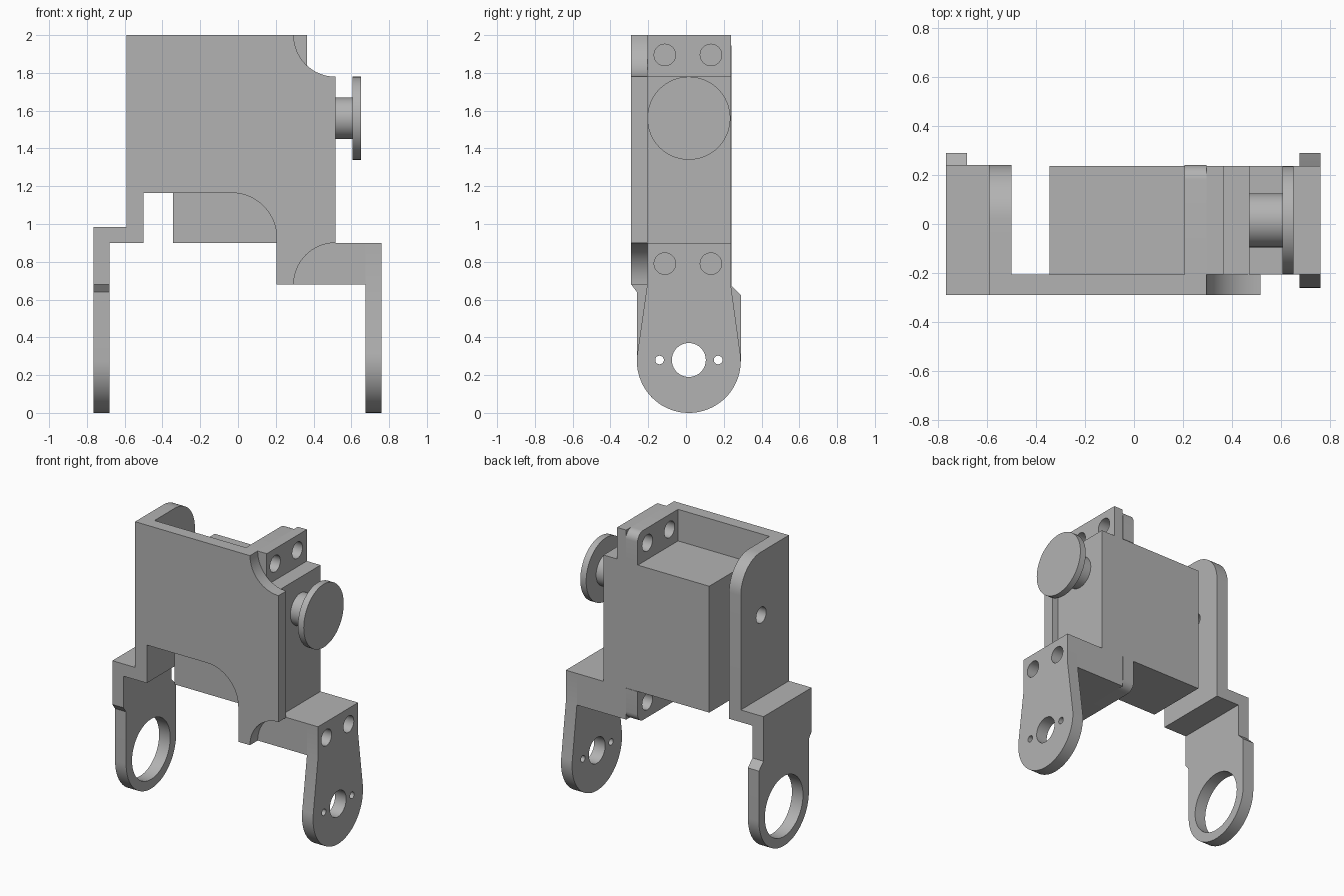
import bpy, bmesh
from math import radians, cos, sin
from mathutils import Matrix

if "Cube" in bpy.data.objects:
    bpy.data.objects.remove(bpy.data.objects["Cube"], do_unlink=True)

grey = bpy.data.materials.new("light grey")
grey.use_nodes = True
colour = (0.45, 0.45, 0.45, 1)
grey.diffuse_color = colour
grey.node_tree.nodes["Principled BSDF"].inputs["Base Color"].default_value = colour

# Columns: profile x, profile y, thickness direction
FRONT = Matrix(((1, 0, 0, 0), (0, 0, -1, 0), (0, 1, 0, 0), (0, 0, 0, 1)))
SIDE = Matrix(((0, 0, 1, 0), (1, 0, 0, 0), (0, 1, 0, 0), (0, 0, 0, 1)))


def arc(cx, cy, r, start, end, steps=16):
    angles = [radians(start + (end - start) * i / steps) for i in range(steps + 1)]
    return [(cx + r * cos(a), cy + r * sin(a)) for a in angles]


def circle(cx, cy, r, steps=40):
    return arc(cx, cy, r, 0, 360, steps)[:-1]


def rect(x0, y0, x1, y1):
    return [(x0, y0), (x1, y0), (x1, y1), (x0, y1)]


def plate(name, frame, low, high, outline, holes=()):
    """Extrude an outline with holes between two depths along the frame's third axis."""
    curve = bpy.data.curves.new(name, "CURVE")
    curve.dimensions, curve.fill_mode = "2D", "BOTH"
    curve.extrude = (high - low) / 2
    for loop in [outline, *holes]:
        spline = curve.splines.new("POLY")
        spline.points.add(len(loop) - 1)
        for point, (x, y) in zip(spline.points, loop):
            point.co = (x, y, 0, 1)
        spline.use_cyclic_u = True
    helper = bpy.data.objects.new(name, curve)
    bpy.context.scene.collection.objects.link(helper)
    bpy.context.view_layer.update()
    mesh = bpy.data.meshes.new_from_object(
        helper.evaluated_get(bpy.context.evaluated_depsgraph_get()))
    bpy.data.objects.remove(helper, do_unlink=True)
    mesh.transform(frame @ Matrix.Translation((0, 0, (low + high) / 2)))
    bm = bmesh.new()
    bm.from_mesh(mesh)
    bmesh.ops.remove_doubles(bm, verts=bm.verts, dist=0.0001)
    bmesh.ops.recalc_face_normals(bm, faces=bm.faces)
    bm.to_mesh(mesh)
    bm.free()
    mesh.materials.clear()
    mesh.materials.append(grey)
    obj = bpy.data.objects.new(name, mesh)
    bpy.context.scene.collection.objects.link(obj)
    bpy.ops.object.select_all(action="DESELECT")
    obj.select_set(True)
    bpy.context.view_layer.objects.active = obj
    bpy.ops.object.shade_smooth_by_angle(angle=radians(30))
    return obj


AXIS_Y, SHAFT_Z, PIVOT_Z = 0.015, 1.56, 0.275
FRONT_Y, BACK_Y = -0.205, 0.237


def screw_holes(z):
    return [circle(y, z, 0.057, 28) for y in (-0.112, 0.132)]


# Bracket front plate with scooped corners
front_outline = (
    [(-0.59, 2), (-0.59, 0.9), (-0.5, 0.9), (-0.5, 1.165)]
    + arc(-0.035, 0.925, 0.24, 90, 0)
    + [(0.205, 0.68)]
    + arc(0.515, 0.68, 0.22, 180, 90)
    + arc(0.515, 2, 0.22, 270, 180))
plate("bracket_front_plate", FRONT, -FRONT_Y, 0.29, front_outline)

# Bracket side wall with rounded top and pivot hole
plate("bracket_side_wall", SIDE, -0.59, -0.5,
      [(FRONT_Y, 2), (FRONT_Y, 0.9), (0.24, 0.9)] + arc(0.02, 1.78, 0.22, 0, 90),
      [circle(AXIS_Y, SHAFT_Z, 0.055, 28)])

# Step and ring arm on the right side of the model
plate("ring_arm_step", FRONT, -0.24, 0.29, rect(-0.68, 0.9, -0.5, 0.985))
plate("ring_arm", SIDE, -0.765, -0.68,
      [(0.24, 0.985), (-0.29, 0.985), (-0.29, 0.68), (-0.26, 0.64)]
      + arc(AXIS_Y, PIVOT_Z, 0.275, 180, 360, 40)
      + [(0.29, 0.625), (0.24, 0.675)],
      [circle(AXIS_Y, PIVOT_Z, 0.21, 48)])

# Mounting tabs on the bracket and ears on the motor
plate("upper_tab", SIDE, 0.205, 0.295,
      [(FRONT_Y, 2), (FRONT_Y, 1.78), (0.24, 1.78)] + arc(0.18, 1.94, 0.06, 0, 90, 8),
      screw_holes(1.895))
plate("lower_tab", SIDE, 0.205, 0.295,
      [(0.24, 0.9), (FRONT_Y, 0.9), (FRONT_Y, 0.68)] + arc(0.18, 0.74, 0.06, 270, 360, 8),
      screw_holes(0.79))
plate("upper_motor_ear", SIDE, 0.295, 0.365, rect(FRONT_Y, 1.78, BACK_Y, 2), screw_holes(1.895))

# Motor body, shaft and horn disc
plate("motor_body", SIDE, -0.345, 0.47, rect(FRONT_Y, 0.9, BACK_Y, 1.78))
plate("motor_shaft", SIDE, 0.47, 0.605, circle(AXIS_Y, SHAFT_Z, 0.11))
plate("horn_disc", SIDE, 0.605, 0.65, circle(AXIS_Y, SHAFT_Z, 0.22, 64))

# Foot block and tapered arm on the left side of the model
plate("foot_block", SIDE, 0.295, 0.675, rect(FRONT_Y, 0.68, BACK_Y, 0.9), screw_holes(0.79))
plate("tapered_arm", SIDE, 0.675, 0.76,
      [(BACK_Y, 0.68), (BACK_Y, 0.9), (FRONT_Y, 0.9), (FRONT_Y, 0.68)]
      + arc(AXIS_Y, PIVOT_Z, 0.275, 172, 368, 44),
      screw_holes(0.79) + [circle(AXIS_Y, 0.28, 0.09)]
      + [circle(AXIS_Y + side * 0.155, 0.28, 0.023, 20) for side in (-1, 1)])
